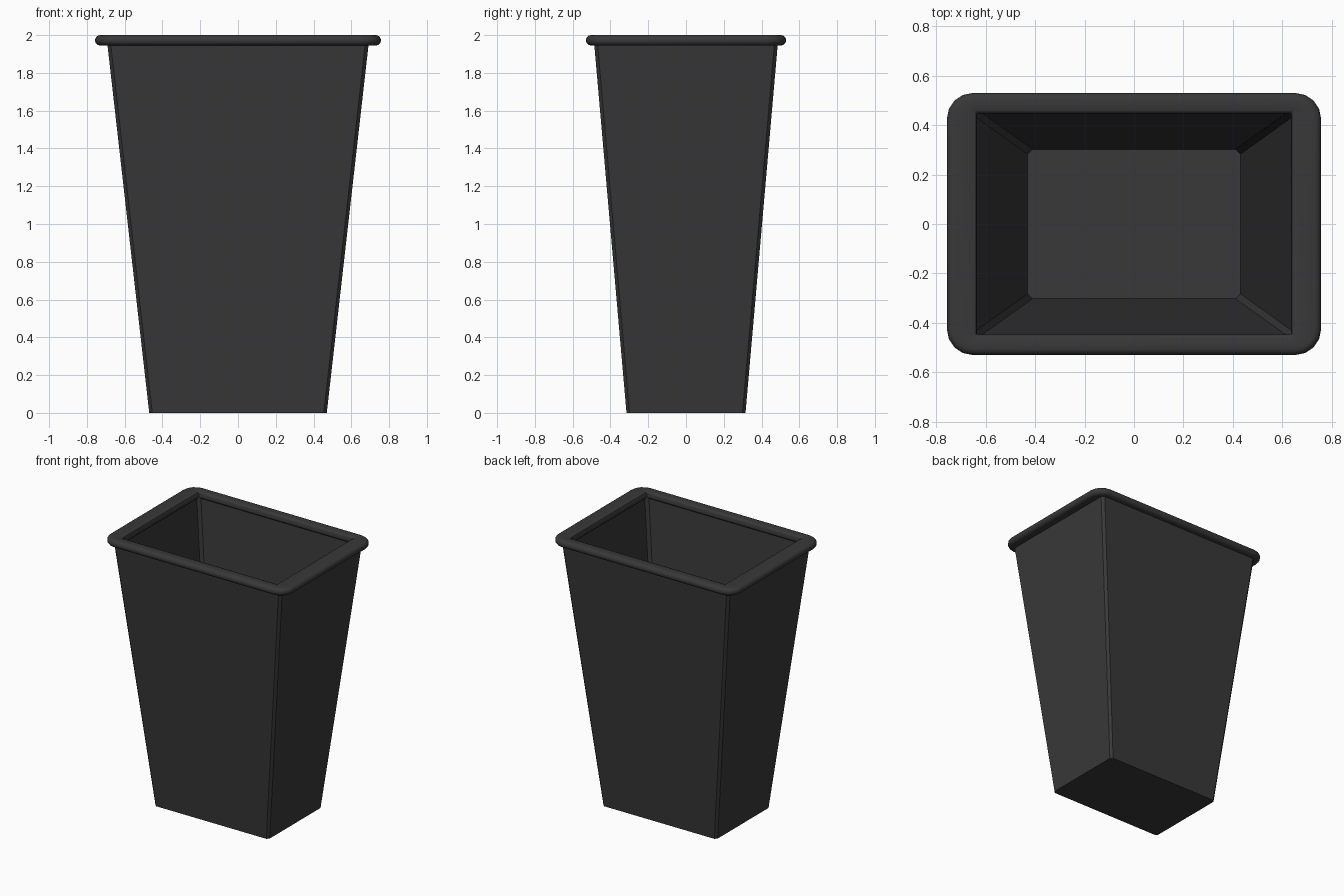
import bpy, bmesh, math

if "Cube" in bpy.data.objects:
    bpy.data.objects.remove(bpy.data.objects["Cube"])

mat = bpy.data.materials.new("dark_grey_plastic")
mat.diffuse_color = (0.04, 0.04, 0.04, 1)
mat.use_nodes = True
mat.node_tree.nodes["Principled BSDF"].inputs["Base Color"].default_value = mat.diffuse_color


def ring(bm, hx, hy, r, z, seg):
    """Rounded rectangle of vertices, half sizes hx and hy, corner radius r."""
    verts = []
    for k, (sx, sy) in enumerate([(1, 1), (-1, 1), (-1, -1), (1, -1)]):
        for i in range(seg + 1):
            a = math.pi / 2 * (k + i / seg)
            verts.append(bm.verts.new((sx * (hx - r) + r * math.cos(a),
                                       sy * (hy - r) + r * math.sin(a), z)))
    return verts


def bridge(bm, a, b):
    n = len(a)
    for i in range(n):
        j = (i + 1) % n
        bm.faces.new((a[i], a[j], b[j], b[i]))


def loft(name, sections, seg, closed, angle):
    bm = bmesh.new()
    rings = [ring(bm, *s, seg) for s in sections]
    for a, b in zip(rings, rings[1:]):
        bridge(bm, a, b)
    if closed:
        bridge(bm, rings[-1], rings[0])
    else:
        bm.faces.new(rings[0])
        bm.faces.new(rings[-1])
    bmesh.ops.recalc_face_normals(bm, faces=bm.faces)
    me = bpy.data.meshes.new(name)
    bm.to_mesh(me)
    bm.free()
    me.materials.append(mat)
    ob = bpy.data.objects.new(name, me)
    bpy.context.collection.objects.link(ob)
    bpy.context.view_layer.objects.active = ob
    ob.select_set(True)
    bpy.ops.object.shade_smooth_by_angle(angle=math.radians(angle))
    ob.select_set(False)
    return ob


# Tapered hollow body with chamfered corners: outside up, then inside down
loft("bin_body", [
    (0.47, 0.315, 0.016, 0.0),
    (0.693, 0.487, 0.018, 1.965),
    (0.645, 0.456, 0.02, 1.965),
    (0.43, 0.302, 0.02, 0.045),
], 1, False, 20)

# Rim: flat band with a rounded outer lip and a lightly rounded inner edge
profile = []
zc, h = 1.9725, 0.0275
for i in range(9):
    a = -math.pi / 2 + math.pi * i / 8
    profile.append((-h * (1 - math.cos(a)), zc + h * math.sin(a)))
sections = [(0.757 + d, 0.53 + d, 0.105 + d, z) for d, z in profile]
sections += [(0.650, 0.460, 0.012, 2.0), (0.640, 0.452, 0.006, 1.996),
             (0.635, 0.447, 0.004, 1.985), (0.635, 0.447, 0.004, 1.960),
             (0.650, 0.460, 0.012, 1.945)]
loft("bin_rim", sections, 4, True, 40)
